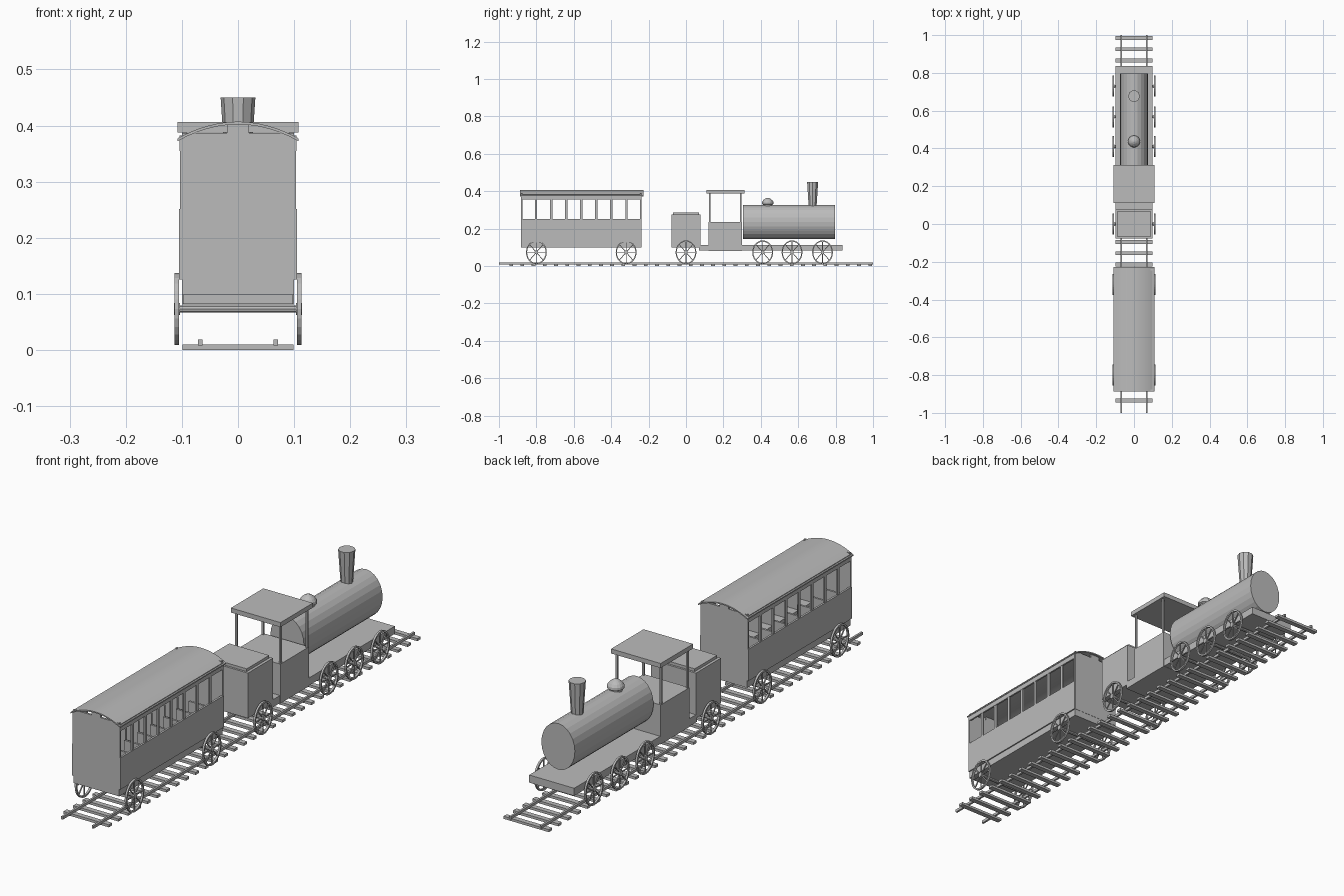
import bpy, bmesh, math
from mathutils import Matrix, Vector

if "Cube" in bpy.data.objects:
    bpy.data.objects.remove(bpy.data.objects["Cube"])

grey = bpy.data.materials.new("plain grey")
grey.use_nodes = True
grey.diffuse_color = (0.5, 0.5, 0.5, 1)
grey.node_tree.nodes["Principled BSDF"].inputs["Base Color"].default_value = (0.5, 0.5, 0.5, 1)


def finish(bm, name):
    bmesh.ops.recalc_face_normals(bm, faces=bm.faces)
    mesh = bpy.data.meshes.new(name)
    bm.to_mesh(mesh)
    bm.free()
    mesh.materials.append(grey)
    obj = bpy.data.objects.new(name, mesh)
    bpy.context.collection.objects.link(obj)
    return obj


def add_box(bm, x, y, z):
    """Add a box given as (low, high) spans."""
    size = [b - a for a, b in (x, y, z)]
    mid = [(a + b) / 2 for a, b in (x, y, z)]
    bmesh.ops.create_cube(bm, size=1, matrix=Matrix.Translation(mid) @ Matrix.Diagonal((*size, 1)))


def boxes(name, spans):
    bm = bmesh.new()
    for s in spans:
        add_box(bm, *s)
    return finish(bm, name)


def both(x, y, z):
    """The same box on the left and on the right."""
    return [(x, y, z), ((-x[1], -x[0]), y, z)]


def wide(half, y, z):
    return ((-half, half), y, z)


def lathe(name, profile, centre, sides):
    """Closed solid of revolution about z."""
    bm = bmesh.new()
    rings = []
    for r, z in profile:
        rings.append([bm.verts.new((centre[0] + r * math.cos(a), centre[1] + r * math.sin(a), z))
                      for a in (2 * math.pi * i / sides for i in range(sides))])
    for low, high in zip(rings, rings[1:]):
        for i in range(sides):
            j = (i + 1) % sides
            bm.faces.new((low[i], low[j], high[j], high[i]))
    bm.faces.new(rings[0])
    bm.faces.new(rings[-1])
    return finish(bm, name)


# Track
boxes("rails", both((0.063, 0.071), (-1, 1), (0.008, 0.019)))
boxes("sleepers", [wide(0.099, (y - 0.01, y + 0.01), (0, 0.01))
                   for y in (0.985 - 0.06 * i for i in range(33))])

# Spoked wheels and axles
AXLE_Z = 0.073
TO_X = Matrix.Rotation(math.pi / 2, 4, 'Y')


def wheel(bm, x, y):
    squash = Matrix.Translation((x, y, AXLE_Z)) @ Matrix.Diagonal((1, 0.87, 1, 1))
    section = [(-0.004, 0.057), (0.004, 0.057), (0.004, 0.064), (-0.004, 0.064)]
    steps = 24
    rings = []
    for i in range(steps):
        a = 2 * math.pi * i / steps
        rings.append([bm.verts.new(squash @ Vector((w, r * math.cos(a), r * math.sin(a))))
                      for w, r in section])
    for i in range(steps):
        p, q = rings[i], rings[(i + 1) % steps]
        for k in range(4):
            m = (k + 1) % 4
            bm.faces.new((p[k], p[m], q[m], q[k]))
    for i in range(4):
        spoke = Matrix.Rotation(i * math.pi / 4, 4, 'X') @ Matrix.Diagonal((0.004, 0.004, 0.118, 1))
        bmesh.ops.create_cube(bm, size=1, matrix=squash @ spoke)
    bmesh.ops.create_cone(bm, cap_ends=True, segments=12, radius1=0.011, radius2=0.011,
                          depth=0.011, matrix=squash @ TO_X)


def wheelset(name, y):
    bm = bmesh.new()
    for x in (-0.109, 0.109):
        wheel(bm, x, y)
    bmesh.ops.create_cone(bm, cap_ends=True, segments=10, radius1=0.007, radius2=0.007,
                          depth=0.218, matrix=Matrix.Translation((0, y, AXLE_Z)) @ TO_X)
    finish(bm, name)


for name, ys in {"coach_wheels": (-0.8, -0.32), "fuel_box_wheels": (0,),
                 "engine_wheels": (0.41, 0.567, 0.73)}.items():
    for y in ys:
        wheelset(name, y)

# Engine frame, cab and fuel box
boxes("engine_frame", [wide(0.098, (0.07, 0.836), (0.082, 0.112))])
boxes("cab_base", [wide(0.1, (0.121, 0.3), (0.081, 0.236))])
boxes("cab_posts", both((0.092, 0.099), (0.124, 0.131), (0.23, 0.39))
      + both((0.092, 0.099), (0.289, 0.296), (0.23, 0.39)))
boxes("cab_roof", [wide(0.108, (0.11, 0.312), (0.388, 0.406))])
boxes("fuel_box", [wide(0.098, (-0.078, 0.078), (0.098, 0.276))])
boxes("fuel_box_lid", [wide(0.087, (-0.07, 0.07), (0.27, 0.287))])

# Boiler with an oval section
bm = bmesh.new()
place = (Matrix.Translation((0, 0.551, 0.235)) @ Matrix.Diagonal((0.073, 1, 0.091, 1))
         @ Matrix.Rotation(math.pi / 2, 4, 'X'))
bmesh.ops.create_cone(bm, cap_ends=True, segments=24, radius1=1, radius2=1, depth=0.49, matrix=place)
finish(bm, "boiler")

lathe("chimney", [(0.021, 0.3), (0.031, 0.45)], (0, 0.677), 10)
lathe("steam_dome", [(0.022, 0.3), (0.025, 0.328), (0.032, 0.332), (0.031, 0.342),
                     (0.024, 0.352), (0.014, 0.36), (0.004, 0.364)], (0, 0.437), 16)

# Coach body
BACK, FRONT = -0.882, -0.238
ALONG = (BACK, FRONT)
SILL, HEAD = 0.251, 0.355
boxes("coach_floor", [wide(0.1, ALONG, (0.098, 0.128))])
boxes("coach_side_walls", both((0.097, 0.105), ALONG, (0.126, SILL))
      + both((0.097, 0.104), ALONG, (HEAD, 0.382)))
boxes("coach_end_walls", [wide(0.1, (y - 0.004, y + 0.004), (0.126, 0.387))
                          for y in (BACK + 0.003, FRONT - 0.003)])
pitch = (FRONT - BACK) / 8
pillars = []
for i in range(9):
    y = BACK + i * pitch
    span = (max(BACK, y - 0.006), min(FRONT, y + 0.006))
    pillars += both((0.097, 0.103), span, (SILL, HEAD))
boxes("coach_window_pillars", pillars)
boxes("coach_roof_posts", [wide(0.02, (y - 0.004, y + 0.004), (0.38, 0.402))
                           for y in (BACK + 0.003, FRONT - 0.003)])

# Coach benches beside an aisle
benches = []
for i in range(7):
    y = BACK + (i + 0.8) * pitch
    benches += both((0.025, 0.096), (y, y + 0.04), (0.126, 0.18))
    benches += both((0.025, 0.096), (y - 0.008, y), (0.126, 0.247))
boxes("coach_benches", benches)

# Curved coach roof
bm = bmesh.new()
steps = 12
outer, inner = [], []
for i in range(steps + 1):
    t = 2 * i / steps - 1
    z = 0.377 + 0.03 * (1 - t * t)
    outer.append((0.108 * t, z))
    inner.append((0.108 * t, z - 0.005))
loop = outer + inner[::-1]
ends = [[bm.verts.new((x, y, z)) for x, z in loop] for y in (-0.888, -0.228)]
count = len(loop)
for i in range(count):
    j = (i + 1) % count
    bm.faces.new((ends[0][i], ends[0][j], ends[1][j], ends[1][i]))
for end in ends:
    for i in range(steps):
        bm.faces.new((end[i], end[i + 1], end[count - 2 - i], end[count - 1 - i]))
roof = finish(bm, "coach_roof")
for face in roof.data.polygons:
    face.use_smooth = abs(face.normal.y) < 0.5 and abs(face.normal.x) < 0.9
roof.data.set_sharp_from_angle(angle=math.radians(35))
